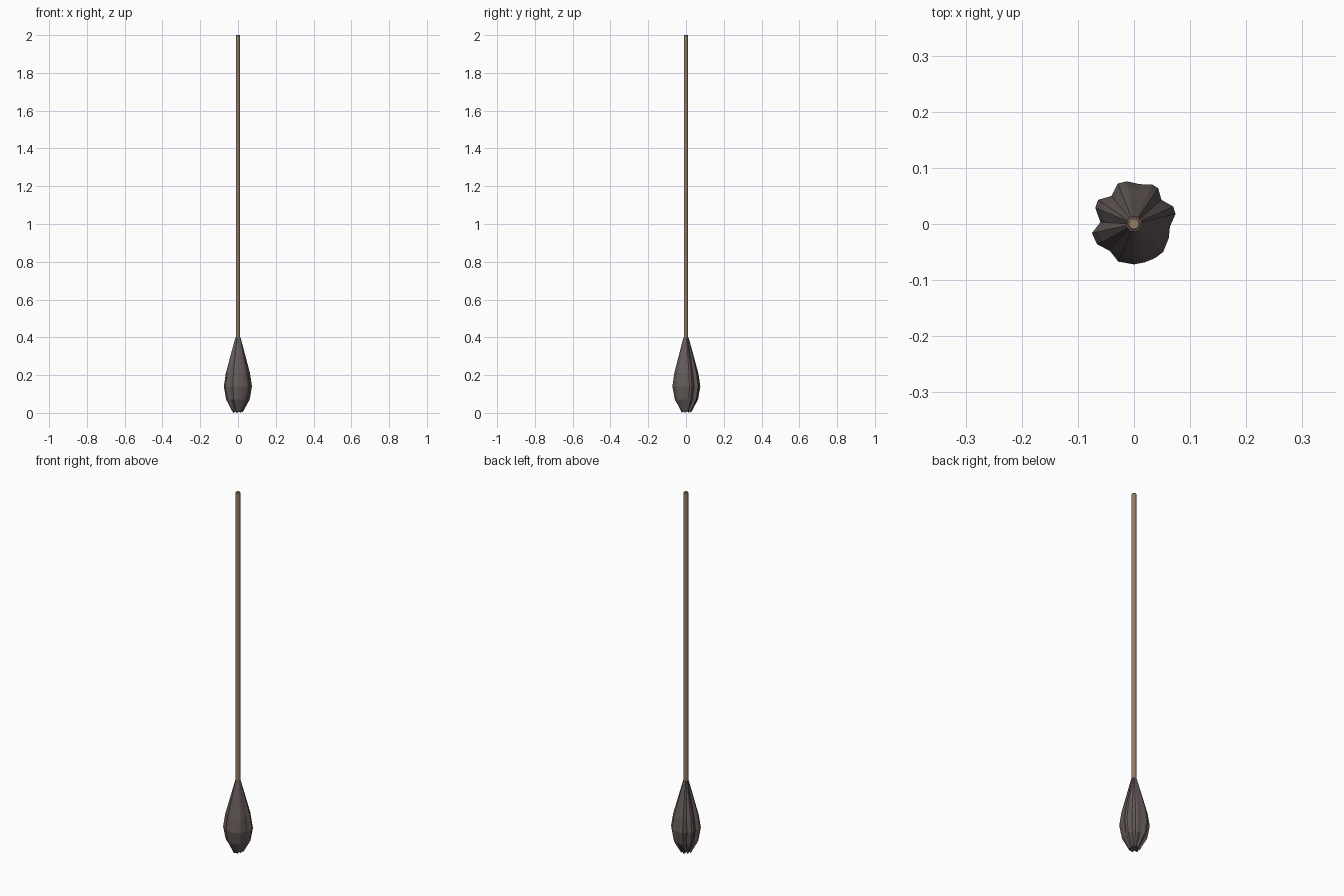
import bpy, bmesh, math

if "Cube" in bpy.data.objects:
    bpy.data.objects.remove(bpy.data.objects["Cube"])

def material(name, color):
    m = bpy.data.materials.new(name)
    m.diffuse_color = (*color, 1)
    m.use_nodes = True
    m.node_tree.nodes["Principled BSDF"].inputs["Base Color"].default_value = m.diffuse_color
    return m

def loft(name, rings, mat):
    """Skin a stack of equal-length rings and cap both ends."""
    bm = bmesh.new()
    loops = [[bm.verts.new(p) for p in ring] for ring in rings]
    n = len(loops[0])
    for a, b in zip(loops, loops[1:]):
        for i in range(n):
            j = (i + 1) % n
            bm.faces.new((a[i], a[j], b[j], b[i]))
    bm.faces.new(loops[0][::-1])
    bm.faces.new(loops[-1])
    bmesh.ops.recalc_face_normals(bm, faces=bm.faces)
    me = bpy.data.meshes.new(name)
    bm.to_mesh(me)
    bm.free()
    ob = bpy.data.objects.new(name, me)
    bpy.context.collection.objects.link(ob)
    me.materials.append(mat)
    return ob

wood = material("wood", (0.30, 0.20, 0.13))
bristle = material("bristle", (0.13, 0.105, 0.10))

# Handle: slim rod with a small chamfer at the top
def circle(r, z, n=12):
    return [(r * math.cos(2 * math.pi * i / n), r * math.sin(2 * math.pi * i / n), z)
            for i in range(n)]

loft("handle", [circle(0.0115, 0.3), circle(0.0115, 1.997), circle(0.009, 2.0)], wood)

# Bristle bundle: irregular fluted outline at its widest point
outline = [(.074, .018), (.064, -.005), (.062, -.025), (.052, -.050), (.037, -.061),
           (.020, -.068), (0, -.072), (-.028, -.067), (-.043, -.048), (-.066, -.036),
           (-.075, -.016), (-.060, .003), (-.069, .029), (-.064, .043), (-.040, .050),
           (-.029, .072), (-.013, .076), (.010, .071), (.033, .070), (.043, .064),
           (.049, .043), (.070, .031)]

# Height, mean radius and how strongly the flutes show at each level
levels = [(0.006, 0.023, 1.8), (0.07, 0.058, 1.3), (0.14, 0.071, 1.0),
          (0.21, 0.061, 1.0), (0.40, 0.0135, 0.3)]
rings = []
for k, (z, r, flute) in enumerate(levels):
    ring = []
    for i, (x, y) in enumerate(outline):
        d = math.hypot(x, y)
        s = r * (1 + flute * (d / 0.071 - 1)) / d
        ragged = 0.006 * math.cos(i * 2.2) if k == 0 else 0
        ring.append((x * s, y * s, z + ragged))
    rings.append(ring)
loft("bristles", rings, bristle)
